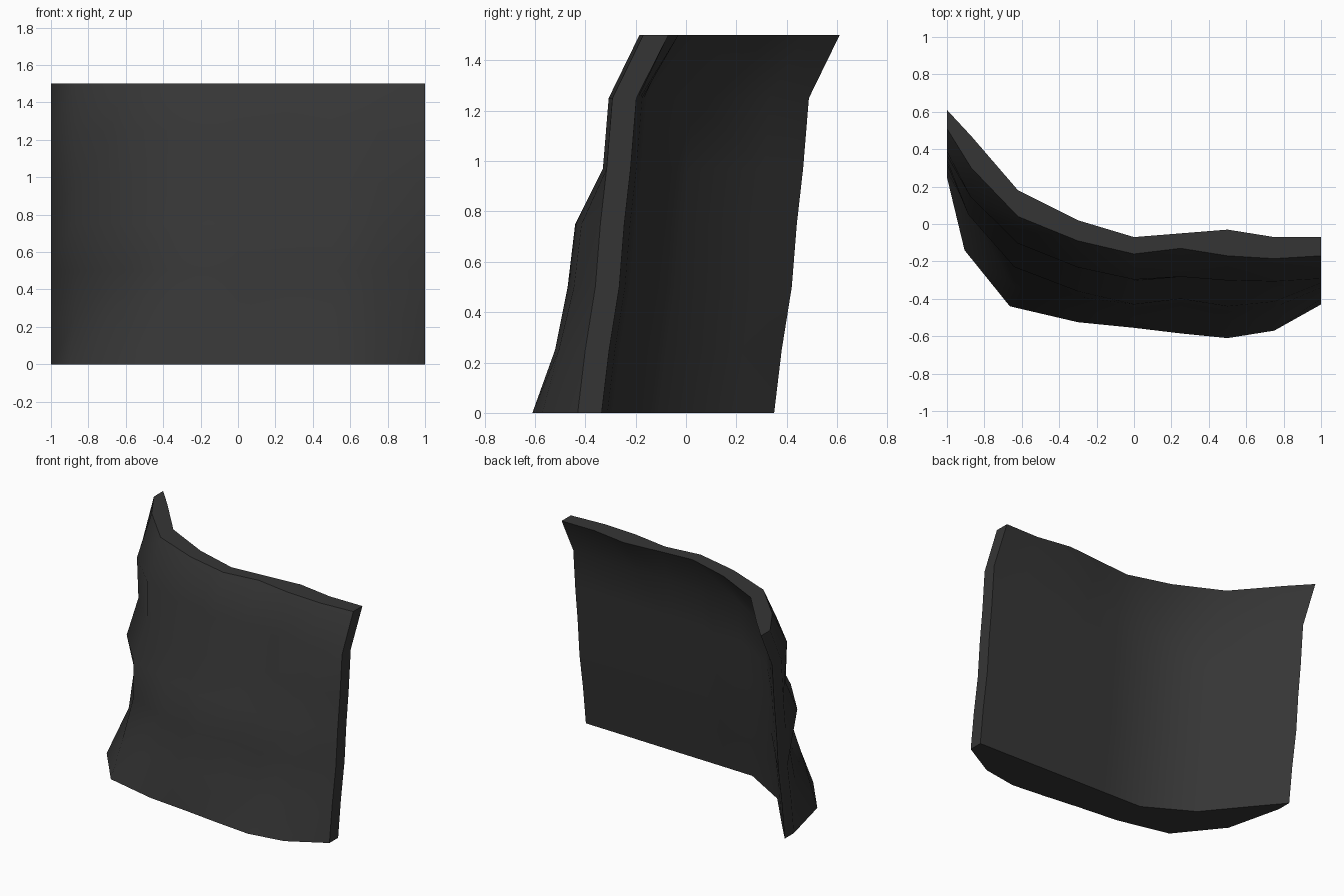
import bpy, bmesh, math

if "Cube" in bpy.data.objects:
    bpy.data.objects.remove(bpy.data.objects["Cube"])

# Plan curves of the panel at its top edge, and its lean over height
XS = [-1, -.87, -.62, -.3, 0, .25, .5, .75, 1]
BACK_TOP = [.61, .47, .18, .02, -.07, -.05, -.03, -.07, -.07]
BACK_LOW = [.61, .455, .15, -.035, -.045, -.052, -.06, -.068, -.075]
FRONT = [.51, .30, .04, -.09, -.16, -.13, -.17, -.185, -.17]
ZS = [0, .25, .5, .75, .97, 1.25, 1.5]
LEAN = [-.26, -.23, -.19, -.17, -.145, -.122, 0]
# How far the front swells out, row by row
SWELL = [
    [0, .18, .22, .175, .135, .195, .18, .125, 0],
    [0, .015, .14, .15, .12, .14, .12, .09, 0],
    [0, .00, .08, .11, .10, .10, .11, .07, 0],
    [0, .08, .10, .10, .10, .10, .10, .06, 0],
    [0] * 9,
    [0, .03, .02, .02, .015, .03, .01, 0, 0],
    [0] * 9,
]

bm = bmesh.new()
front, back = [], []
for z, lean, swell in zip(ZS, LEAN, SWELL):
    front.append([bm.verts.new((x - (.2 * s if x < -.5 else 0), y + lean - s, z))
                  for x, y, s in zip(XS, FRONT, swell)])
    plan = BACK_TOP if z == 1.5 else BACK_LOW
    back.append([bm.verts.new((x, y + lean, z)) for x, y in zip(XS, plan)])

# Front and back skins
nx, nz = len(XS), len(ZS)
for j in range(nz - 1):
    for i in range(nx - 1):
        for g in (front, back):
            bm.faces.new((g[j][i], g[j][i + 1], g[j + 1][i + 1], g[j + 1][i]))
# Rims: bottom, top, both sides
for j in (0, nz - 1):
    for i in range(nx - 1):
        bm.faces.new((front[j][i], front[j][i + 1], back[j][i + 1], back[j][i]))
for i in (0, nx - 1):
    for j in range(nz - 1):
        bm.faces.new((front[j][i], front[j + 1][i], back[j + 1][i], back[j][i]))
bmesh.ops.recalc_face_normals(bm, faces=bm.faces)

mesh = bpy.data.meshes.new("curved_panel")
bm.to_mesh(mesh)
bm.free()
panel = bpy.data.objects.new("curved_panel", mesh)
bpy.context.collection.objects.link(panel)

# Single dark grey colour
mat = bpy.data.materials.new("dark_grey")
mat.diffuse_color = (.036, .036, .036, 1)
mat.use_nodes = True
mat.node_tree.nodes["Principled BSDF"].inputs["Base Color"].default_value = mat.diffuse_color
mesh.materials.append(mat)

# Smooth skins with crisp rims
bpy.context.view_layer.objects.active = panel
panel.select_set(True)
bpy.ops.object.shade_smooth_by_angle(angle=math.radians(50))
